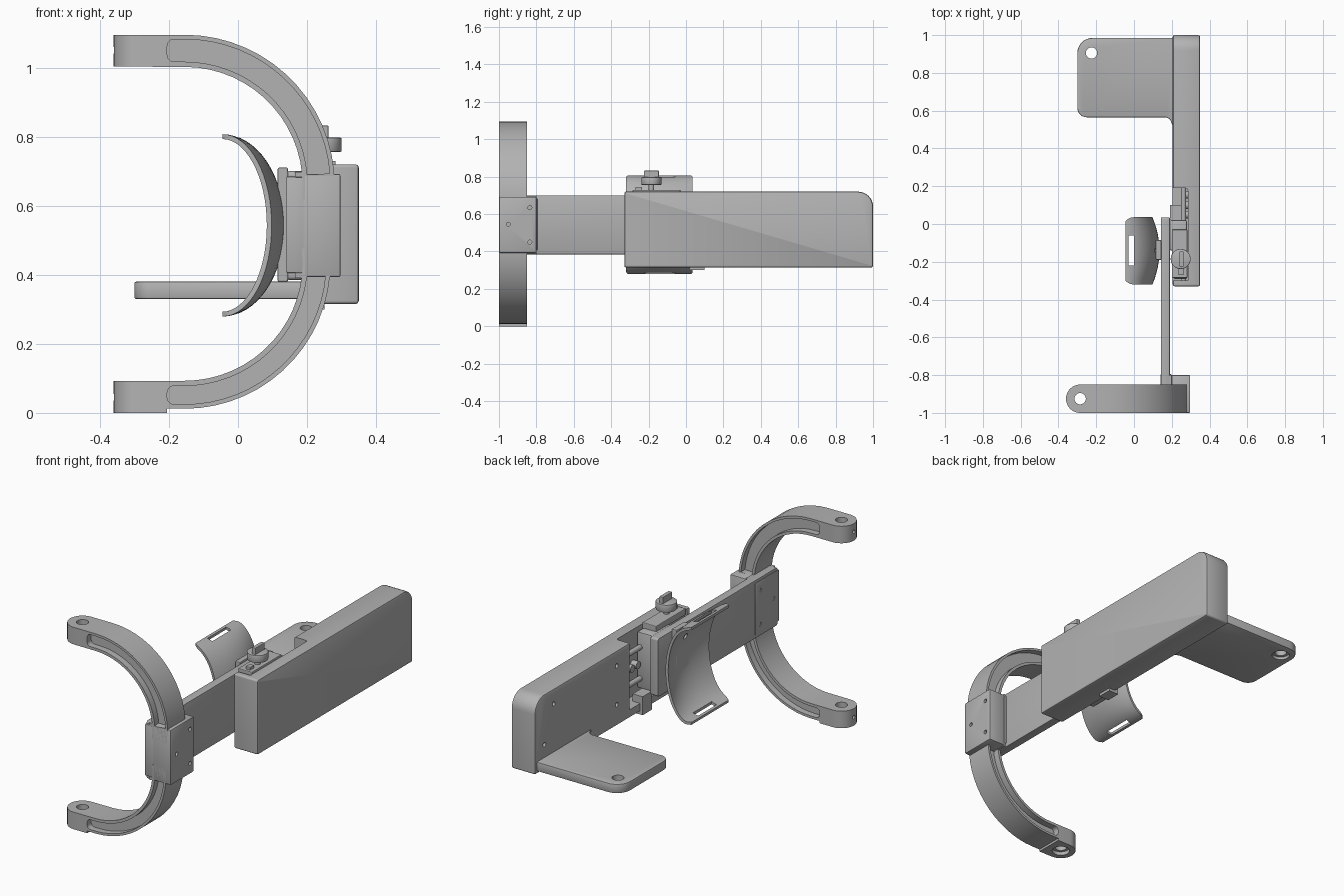
import bpy, bmesh, math
from mathutils import Vector

old = bpy.data.objects.get("Cube")
if old:
    bpy.data.objects.remove(old, do_unlink=True)

grey = bpy.data.materials.new("plain grey")
grey.use_nodes = True
grey.diffuse_color = (0.45, 0.45, 0.45, 1)
grey.node_tree.nodes["Principled BSDF"].inputs["Base Color"].default_value = (0.45, 0.45, 0.45, 1)


def make(name, bm):
    bmesh.ops.recalc_face_normals(bm, faces=bm.faces)
    mesh = bpy.data.meshes.new(name)
    bm.to_mesh(mesh)
    bm.free()
    mesh.materials.append(grey)
    ob = bpy.data.objects.new(name, mesh)
    bpy.context.collection.objects.link(ob)
    return ob


def activate(ob):
    bpy.ops.object.select_all(action='DESELECT')
    ob.select_set(True)
    bpy.context.view_layer.objects.active = ob


def apply(ob, kind, **settings):
    activate(ob)
    mod = ob.modifiers.new(kind, kind)
    for key, value in settings.items():
        setattr(mod, key, value)
    bpy.ops.object.modifier_apply(modifier=mod.name)


def cut(ob, *cutters, operation='DIFFERENCE'):
    for c in cutters:
        apply(ob, 'BOOLEAN', operation=operation, object=c, solver='EXACT')
        bpy.data.objects.remove(c, do_unlink=True)


def bevel(ob, width):
    apply(ob, 'BEVEL', width=width, segments=2, limit_method='ANGLE', angle_limit=0.7)
    return ob


def smooth(ob):
    activate(ob)
    bpy.ops.object.shade_smooth_by_angle(angle=0.6)


def rounded(points):
    """Turn (a, b, radius) corners into a rounded outline."""
    out = []
    for i, (a, b, r) in enumerate(points):
        p = Vector((a, b))
        if not r:
            out.append(p)
            continue
        d1 = (Vector(points[i - 1][:2]) - p).normalized()
        d2 = (Vector(points[(i + 1) % len(points)][:2]) - p).normalized()
        half = d1.angle(d2) / 2
        centre = p + (d1 + d2).normalized() * (r / math.sin(half))
        s = p + d1 * (r / math.tan(half)) - centre
        sweep = s.angle_signed(p + d2 * (r / math.tan(half)) - centre)
        for k in range(9):
            t = -sweep * k / 8
            out.append(centre + Vector((s.x * math.cos(t) - s.y * math.sin(t),
                                        s.x * math.sin(t) + s.y * math.cos(t))))
    return out


def rect(a0, a1, b0, b1, r=0):
    return [(a0, b0, r), (a1, b0, r), (a1, b1, r), (a0, b1, r)]


def prism(name, corners, axis, lo, hi):
    """Extrude an outline along an axis; the outline uses the other two axes in order."""
    bm = bmesh.new()
    place = {'x': lambda p, d: (d, p.x, p.y), 'y': lambda p, d: (p.x, d, p.y),
             'z': lambda p, d: (p.x, p.y, d)}[axis]
    pts = rounded(corners)
    ends = [[bm.verts.new(place(p, d)) for p in pts] for d in (lo, hi)]
    for ring in ends:
        bm.faces.new(ring)
    for i in range(len(pts)):
        bm.faces.new((ends[0][i - 1], ends[0][i], ends[1][i], ends[1][i - 1]))
    return make(name, bm)


def box(name, x, y, z, b=0.006):
    ob = prism(name, rect(*x, *y), 'z', *z)
    return bevel(ob, b) if b else ob


def rod(name, a, b, r, axis, lo, hi, n=24):
    ring = [(a + r * math.cos(k * math.tau / n), b + r * math.sin(k * math.tau / n), 0) for k in range(n)]
    return prism(name, ring, axis, lo, hi)


# Housing with open pocket, screw holes and foot plate
housing = prism("housing", [(-.33, .315, .01), (1, .315, .01), (1, .72, .08), (-.33, .72, .01)], 'x', .205, .35)
bevel(housing, .012)
cut(housing, prism("pocket", [(.15, -.30, 0), (.285, -.30, 0), (.285, .19, .015), (.15, .19, 0)], 'z', .36, .8))
for y, z in ((.84, .64), (.92, .45), (.3, .64), (.3, .43)):
    cut(housing, rod("hole", y, z, .012, 'x', .19, .22, 12))
cut(housing, box("slot", (.19, .25), (.02, .1), (.3, .4), 0))
smooth(housing)
foot = prism("foot_plate", [(-.30, .565, .05), (.17, .565, 0), (.19, .555, 0), (.205, .52, 0), (.22, .52, 0),
                            (.22, .985, 0), (-.30, .985, .08)], 'z', .33, .38)
bevel(foot, .005)
cut(foot, rod("hole", -.225, .905, .03, 'z', .3, .4), rod("hole", -.225, .905, .045, 'z', .3, .345))
smooth(foot)

# Sliding bar and clamp bracket
bar = prism("sliding_bar", rect(-.99, .035, .385, .70, .012), 'x', .143, .19)
smooth(bevel(bar, .004))
bracket = box("arm_bracket", (.188, .297), (-1, -.80), (.393, .692), .006)
sleeve = box("bracket_sleeve", (.14, .2), (-.998, -.795), (.405, .685), .004)
for y, z in ((-.95, .545), (-.835, .635), (-.835, .45)):
    cut(bracket, rod("hole", y, z, .011, 'x', .28, .32, 12))
    cut(sleeve, rod("hole", y, z, .011, 'x', .12, .15, 12))
smooth(bracket)
smooth(sleeve)
for z in (.398, .69):
    box("sleeve_lip", (.165, .2), (-1, -.80), (z - .008, z + .008), .002)

# Curved arms
MID, CX, CZ = .5475, -.155, .66


def arc(r, a0, a1, side, n=16):
    return [(CX + r * math.cos(a0 + (a1 - a0) * k / n),
             MID + side * (CZ + r * math.sin(a0 + (a1 - a0) * k / n) - MID), 0) for k in range(n + 1)]


for name, side, outer in (("upper_arm", 1, .435), ("lower_arm", -1, .423)):
    at = lambda z: MID + side * (z - MID)
    top = math.pi / 2
    outline = arc(outer, -.12, top, side)
    if side < 0:
        outline += [(-.205, at(CZ + outer), 0), (-.205, at(1.095), 0)]
    outline += [(-.4, at(1.095), 0), (-.4, at(1.003), 0)]
    outline += arc(.342, top, -.12, side)
    arm = prism(name, outline, 'y', -1.1, -.7)
    cut(arm, prism("plan", [(-.36, -1, .0745), (.5, -1, 0), (.5, -.85, 0), (-.36, -.85, .0745)], 'z', -.2, 1.3),
        operation='INTERSECT')
    for y0, y1 in ((-1.1, -.965), (-.885, -.7)):
        window = arc(outer - .013, .08, top, side)
        window += [(-.205, at(CZ + outer - .013), .02), (-.205, at(CZ + .357), .02)]
        window += arc(.357, top, .08, side)
        cut(arm, prism("window", window, 'y', y0, y1))
    zs = sorted((at(1.075), at(1.2)))
    cut(arm, rod("hole", -.285, -.925, .03, 'z', -.2, 1.3), rod("hole", -.285, -.925, .045, 'z', *zs)
        if side < 0 else rod("hole", -.285, -.925, .045, 'z', .9, 1.02))
    cut(arm, rod("hole", -.925, at(1.05), .01, 'x', -.4, -.3, 12))
    smooth(arm)

# Cuff: bowl-shaped shell with strap slots
bm = bmesh.new()
U, V = 32, 12
grid = []
for i in range(U + 1):
    a = math.pi * (i / U - .5)
    row = []
    for j in range(V + 1):
        v = 2 * j / V - 1
        x = .128 - .173 * (1 - math.cos(a)) - .038 * v * v * math.cos(a)
        row.append(bm.verts.new((x, -.142 + .178 * v, .543 + .257 * math.sin(a))))
    grid.append(row)
for i in range(U):
    for j in range(V):
        bm.faces.new((grid[i][j], grid[i + 1][j], grid[i + 1][j + 1], grid[i][j + 1]))
cuff = make("cuff", bm)
apply(cuff, 'SOLIDIFY', thickness=.014, offset=0)
cut(cuff, prism("outline", rect(-.32, .036, .2, .9, 0), 'x', -.2, .3), operation='INTERSECT')
cut(cuff, prism("corners", [(-.06, -.32, .06), (.3, -.32, 0), (.3, .036, 0), (-.06, .036, .06)], 'z', .1, 1),
    operation='INTERSECT')
cut(cuff, box("slots", (-.03, 0), (-.22, -.06), (.2, .9), 0))
cut(cuff, rod("hole", -.14, .543, .035, 'x', 0, .2), rod("hole", -.14, .66, .015, 'x', 0, .2))
smooth(cuff)
box("cuff_mount", (.115, .145), (-.19, -.085), (.38, .71), .004)

# Slide block, rails and screws inside the pocket
smooth(box("slide_block", (.188, .28), (-.14, .02), (.395, .70), .008))
box("clamp_block", (.21, .28), (-.29, -.13), (.37, .70), .004)
box("clamp_plate", (.2, .283), (-.285, -.03), (.695, .73), .004)
for z in (.45, .62):
    smooth(rod("guide_rail", .262, z, .014, 'y', -.30, .20))
for y in (.05, .1, .155):
    smooth(rod("rail_screw", y, .535, .02, 'x', .25, .287, 16))

# Locking knob
smooth(rod("knob_shaft", .247, -.185, .015, 'z', .72, .76))
smooth(bevel(rod("knob_disc", .247, -.185, .053, 'z', .756, .797, 32), .003))
box("knob_handle", (.24, .262), (-.225, -.145), (.79, .832), .003)
box("clamp_screw_tab", (.235, .262), (-.27, -.235), (.72, .745), .003)
